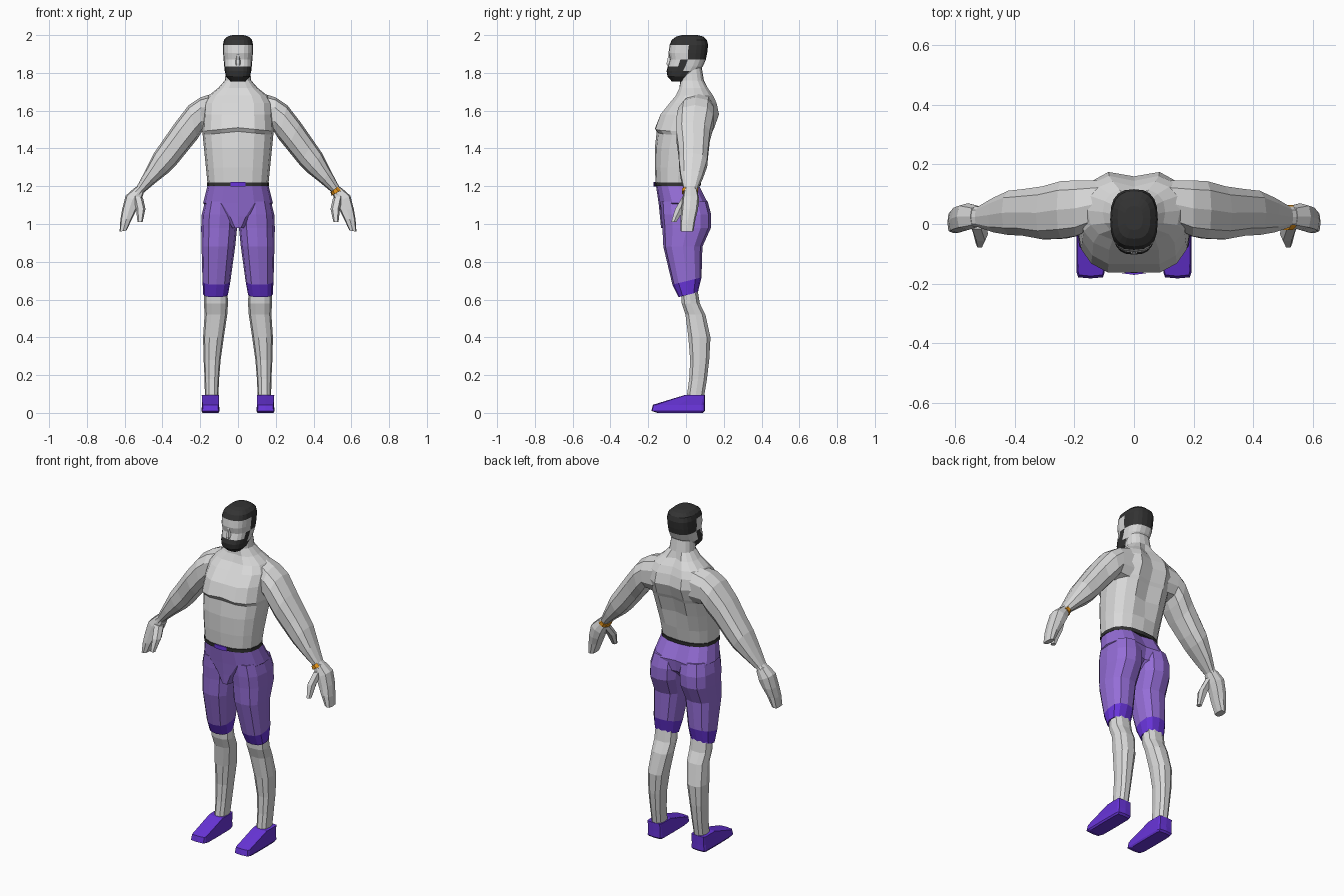
import bpy
import bmesh
from math import cos, sin, pi, copysign
from mathutils import Vector

cube = bpy.data.objects.get("Cube")
if cube:
    bpy.data.objects.remove(cube, do_unlink=True)

CM = 0.01  # all dimensions below are hundredths of a unit


def material(name, rgb):
    mat = bpy.data.materials.new(name)
    mat.use_nodes = True
    colour = (*rgb, 1)
    mat.diffuse_color = colour
    mat.node_tree.nodes["Principled BSDF"].inputs["Base Color"].default_value = colour
    return mat


skin = material("pale grey skin", (.7, .7, .7))
hair = material("dark hair", (.033, .033, .033))
shorts = material("soft purple", (.3, .155, .68))
trim = material("deep purple", (.14, .035, .7))
gold = material("gold orange", (.8, .3, .01))


def loft(name, rings, mats, sides=12, boxy=.8, side=1, tweak=None, rule=None):
    """Skin rounded rings; each ring is (x, z) to (x, z) across and a y range."""
    bm = bmesh.new()
    loops = []
    for xa, za, xb, zb, y0, y1 in rings:
        loop = []
        for k in range(sides):
            t = 2 * pi * k / sides
            c, s = (copysign(abs(f) ** boxy, f) if abs(f) > 1e-6 else 0
                    for f in (cos(t), sin(t)))
            p = Vector((xa + xb + (xb - xa) * c, y0 + y1 + (y1 - y0) * s,
                        za + zb + (zb - za) * c)) / 2
            if tweak:
                tweak(p)
            p.x *= side
            loop.append(bm.verts.new(p * CM))
        loops.append(loop)
    for low, high in zip(loops, loops[1:]):
        for k in range(sides):
            n = (k + 1) % sides
            bm.faces.new((low[k], low[n], high[n], high[k]))
    bm.faces.new(loops[0])
    bm.faces.new(loops[-1])
    bmesh.ops.recalc_face_normals(bm, faces=bm.faces)
    if rule:
        for face in bm.faces:
            face.material_index = int(rule(face.calc_center_median() / CM))
    mesh = bpy.data.meshes.new(name)
    bm.to_mesh(mesh)
    bm.free()
    for mat in mats:
        mesh.materials.append(mat)
    obj = bpy.data.objects.new(name, mesh)
    bpy.context.collection.objects.link(obj)
    return obj


def level(z, x0, x1, y0, y1):
    return (x0, z, x1, z, y0, y1)


def centred(z, w, y0, y1):
    return level(z, -w, w, y0, y1)


# Torso with spine groove, breastbone dip, drooping chest line and neck
def muscle(p):
    if abs(p.x) < 1 and 130 < p.z < 173:
        if p.y > 0:
            p.y -= 2.5
        elif p.z > 150:
            p.y += 1
    if p.y < 0 and 147 < p.z < 153:
        p.z -= .1 * abs(p.x)


loft("torso", [
    centred(120, 16, -16, 7), centred(130, 17, -16.5, 9),
    centred(140, 18, -16.5, 12), centred(149, 18.7, -15.5, 15),
    centred(151, 19, -17.3, 16), centred(158, 18.5, -14.5, 18.5),
    centred(164, 18, -9.5, 17), centred(168, 15.5, -6, 15),
    centred(172, 10.5, -4, 12), centred(176, 7, -3, 9.5),
    centred(185, 6, -3, 8)], [skin], sides=16, tweak=muscle)


# Head: hair cap, sideburns and beard coloured by region
def hairy(c):
    cap = c.z > 195 or (c.y > 0 and c.z > 191.5) or (c.y > 2.5 and c.z > 188)
    beard = (c.z < 183.5 and c.y < .5) or (c.z < 187.5 and -4 < c.y < .5)
    return cap or beard


loft("head", [
    centred(175.5, 4, -7.5, 1), centred(178, 6.3, -9.8, 3),
    centred(181, 7, -10.3, 7), centred(183.5, 7.3, -9.6, 9),
    centred(187, 7.6, -8.5, 10.5), centred(190.5, 7.9, -9.3, 11.2),
    centred(194.7, 8, -8.7, 11.7), centred(197.5, 7.4, -7.5, 11),
    centred(199.3, 5.5, -5, 9), centred(200, 3, -2, 6)],
    [skin, hair], sides=20, boxy=.75, rule=hairy)
loft("nose", [
    centred(184, 1.3, -10.3, -7), centred(185, 1.5, -10.5, -7),
    centred(190, .6, -9.3, -7)], [skin], sides=6)

# Hips with a narrow front panel, belt and buckle
loft("hips", [
    centred(97.8, 3.3, -13.2, 4), centred(104, 9, -13.8, 11),
    centred(111, 18.5, -14.5, 12.5), centred(121, 16, -16, 7.2)],
    [shorts], sides=16,
    tweak=lambda p: setattr(p, "y", p.y - 2 * (abs(p.x) < 1 < p.y)))
loft("belt", [centred(120, 16.5, -16.5, 7.7), centred(122, 16.5, -16.7, 8)],
     [hair], sides=16)
loft("buckle", [centred(119.8, 4, -17.1, -16), centred(122.2, 4, -17.1, -16)],
     [trim], sides=4, boxy=.1)


# Cuffs rise towards the back
def slant(p):
    if p.z < 75:
        p.z += .25 * p.y


for side, label in ((1, "left"), (-1, "right")):
    # Shorts leg with a darker cuff
    loft(label + "_shorts_leg", [
        level(62.3, 5.3, 18.4, -4, 6.3), level(69.7, 4, 18.8, -7.2, 8.2),
        level(88, 1.5, 19.3, -12, 8.7), level(98, .5, 19.5, -12.5, 13.2),
        level(105, 0, 19.2, -13.2, 13.3), level(112, 1, 17.5, -13.5, 11.5)],
        [shorts, trim], side=side, tweak=slant, rule=lambda c: c.z < 72)

    # Knee, calf and ankle
    loft(label + "_lower_leg", [
        level(7, 10.5, 17.5, 0, 9.5), level(18, 10, 17.7, 1.5, 11.3),
        level(28, 9.2, 18.2, 2, 12.5), level(40, 7.5, 18.5, 1, 13.2),
        level(52, 5.7, 17.7, -.5, 10.5), level(58, 5.3, 18, -2.5, 7.5),
        level(67, 5.7, 17.8, -3, 6)], [skin], side=side, sides=10)

    # Slipper with a long sloping toe
    loft(label + "_shoe", [
        level(0, 10.3, 18.8, -15, 9), level(1, 9.8, 19.4, -18.3, 10),
        level(4.3, 10, 19, -17.5, 10), level(9.5, 10, 19.2, -.5, 10)],
        [trim], side=side, boxy=.2)

    # Shoulder, upper arm and forearm
    loft(label + "_arm", [
        (12, 148, 12, 169.5, -1, 15), (19, 149, 20, 167, -4.5, 15),
        (21.5, 145, 26, 163, -5.3, 14.8), (26, 139.5, 33, 154, -5.5, 13),
        (32.5, 131.5, 40, 144, -4.2, 12), (37, 127, 44.5, 137.5, -4, 11.5),
        (44, 121.5, 49, 128.5, -3, 9), (50, 116.5, 53.5, 120, -1.2, 6),
        (51, 114.5, 56, 118, -1.2, 6)], [skin], side=side, sides=10)

    # Mitten hand and thumb
    loft(label + "_hand", [
        (50, 116, 55, 119, -1, 6), (52, 111, 59.5, 115, -2, 7),
        (54, 107, 61.3, 108, -2.5, 6.3), (56, 103, 62.3, 102, -3, 5),
        (59, 96.5, 62.7, 96, -3, 4)], [skin], side=side, sides=8, boxy=.6)
    loft(label + "_thumb", [
        (50.3, 114, 55.5, 115, -2, 4), (49, 108, 54, 108, -6, -.5),
        (50.5, 101, 53.2, 101, -8, -5)], [skin], side=side, sides=6)

# Bracelet on the left wrist, sunk into the outer side
loft("bracelet", [
    (49, 116.8, 53, 119.8, -2.2, 6.6), (49.6, 114.9, 55, 118.2, -2.2, 6.6)],
    [gold], sides=10)
